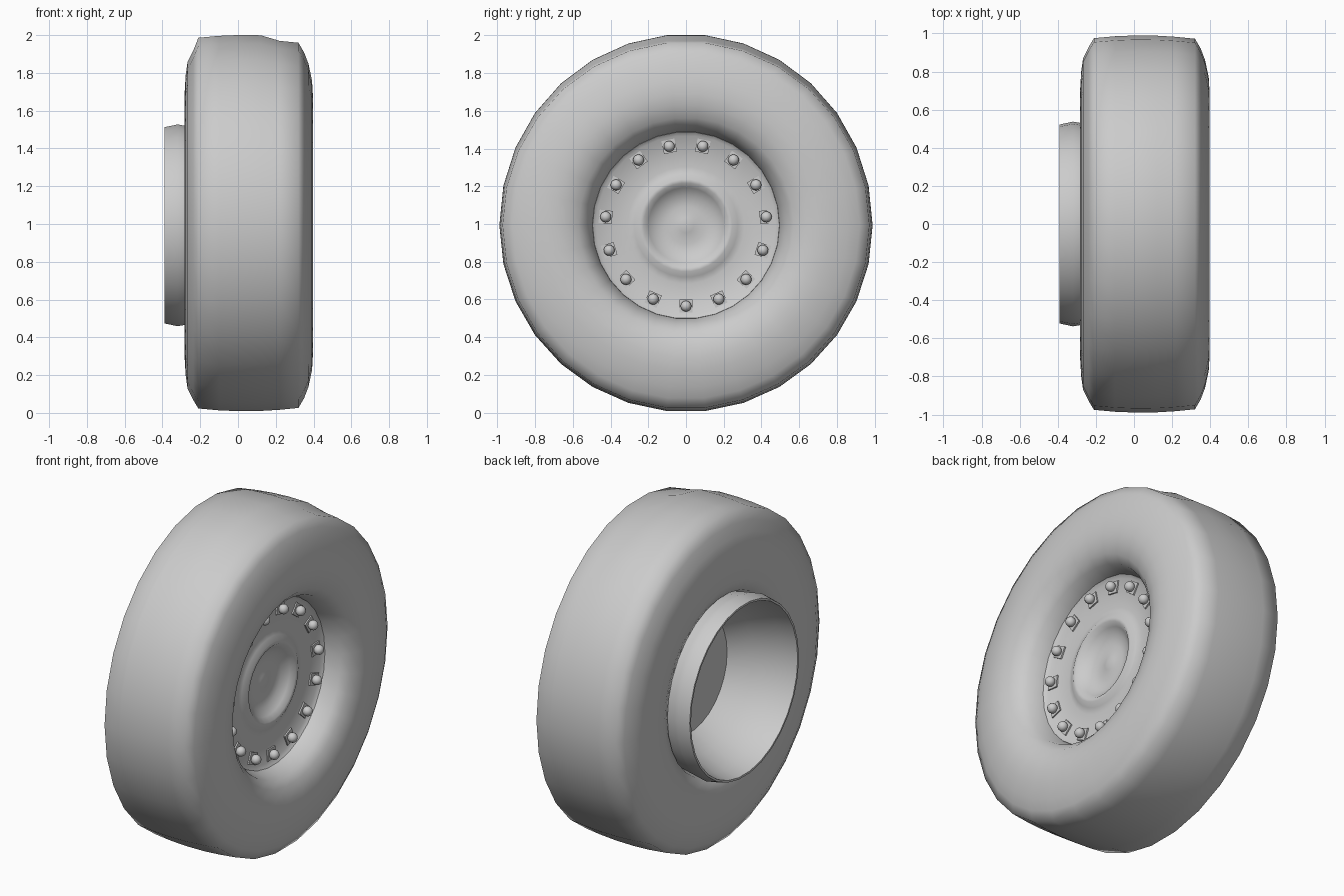
import bpy, bmesh, math
from mathutils import Matrix, Vector

cube = bpy.data.objects.get("Cube")
if cube:
    bpy.data.objects.remove(cube, do_unlink=True)

CENTRE = Vector((0, 0, 0.993))

grey = bpy.data.materials.new("plain_grey")
grey.use_nodes = True
grey.diffuse_color = (0.6, 0.6, 0.6, 1)
grey.node_tree.nodes["Principled BSDF"].inputs["Base Color"].default_value = (0.6, 0.6, 0.6, 1)


def finish(name, bm, angle):
    bmesh.ops.recalc_face_normals(bm, faces=bm.faces)
    mesh = bpy.data.meshes.new(name)
    bm.to_mesh(mesh)
    bm.free()
    mesh.materials.append(grey)
    obj = bpy.data.objects.new(name, mesh)
    obj.location = CENTRE
    bpy.context.collection.objects.link(obj)
    bpy.ops.object.select_all(action='DESELECT')
    obj.select_set(True)
    bpy.context.view_layer.objects.active = obj
    bpy.ops.object.shade_smooth_by_angle(angle=math.radians(angle))
    return obj


def lathe(profile, closed, steps=30):
    """Spin (x, radius) points around the wheel's axle."""
    bm = bmesh.new()
    verts = [bm.verts.new((x, r, 0)) for x, r in profile]
    edges = [bm.edges.new(pair) for pair in zip(verts, verts[1:])]
    if closed:
        edges.append(bm.edges.new((verts[-1], verts[0])))
    bmesh.ops.spin(bm, geom=verts + edges, cent=(0, 0, 0), axis=(1, 0, 0),
                   angle=math.tau, steps=steps)
    bmesh.ops.remove_doubles(bm, verts=bm.verts, dist=0.0005)
    return bm


# Tyre: tread, rounded shoulders, and sidewalls rolling in to the rim
tyre = lathe([
    (-0.21, 0.975), (-0.1, 0.985), (0.0, 0.989), (0.12, 0.988), (0.22, 0.982), (0.32, 0.972),
    (0.35, 0.92), (0.373, 0.86), (0.392, 0.77), (0.396, 0.7), (0.388, 0.64), (0.362, 0.57),
    (0.32, 0.525), (0.21, 0.49), (-0.15, 0.49), (-0.25, 0.535), (-0.276, 0.6),
    (-0.283, 0.7), (-0.277, 0.8), (-0.267, 0.87), (-0.237, 0.93)], True)
# The top of the tread swells a little
for v in tyre.verts:
    if v.co.z > 0 and v.co.yz.length > 0.95 and v.co.x < 0.2:
        v.co.z *= 1.024
finish("tyre", tyre, 100)

# Rim: dished front with a raised hub ring, bolt ring, rear barrel and hollow back
rim = lathe([
    (0.185, 0), (0.175, 0.04), (0.165, 0.1), (0.175, 0.16), (0.205, 0.2), (0.23, 0.225),
    (0.232, 0.245), (0.215, 0.275), (0.205, 0.31), (0.215, 0.36), (0.218, 0.475),
    (0.235, 0.495), (0.17, 0.505), (-0.15, 0.505), (-0.28, 0.53), (-0.32, 0.537), (-0.39, 0.522),
    (-0.39, 0.51), (-0.3, 0.49), (-0.15, 0.43), (-0.03, 0.35), (-0.03, 0)], False)
finish("rim", rim, 50)

# Bolts and their square pads around the ring
BOLTS = 15
bolts, pads = bmesh.new(), bmesh.new()
for i in range(BOLTS):
    turn = Matrix.Rotation(math.tau * i / BOLTS, 4, 'X')
    spot = turn @ Matrix.Translation((0.243, 0, -0.428))
    bmesh.ops.create_uvsphere(bolts, u_segments=12, v_segments=8, radius=0.029, matrix=spot)
    bmesh.ops.create_cube(pads, size=1, matrix=turn @ Matrix.Translation((0.215, 0, -0.428))
                          @ Matrix.Diagonal((0.02, 0.07, 0.07, 1)))
finish("bolts", bolts, 60)
finish("bolt_pads", pads, 30)
